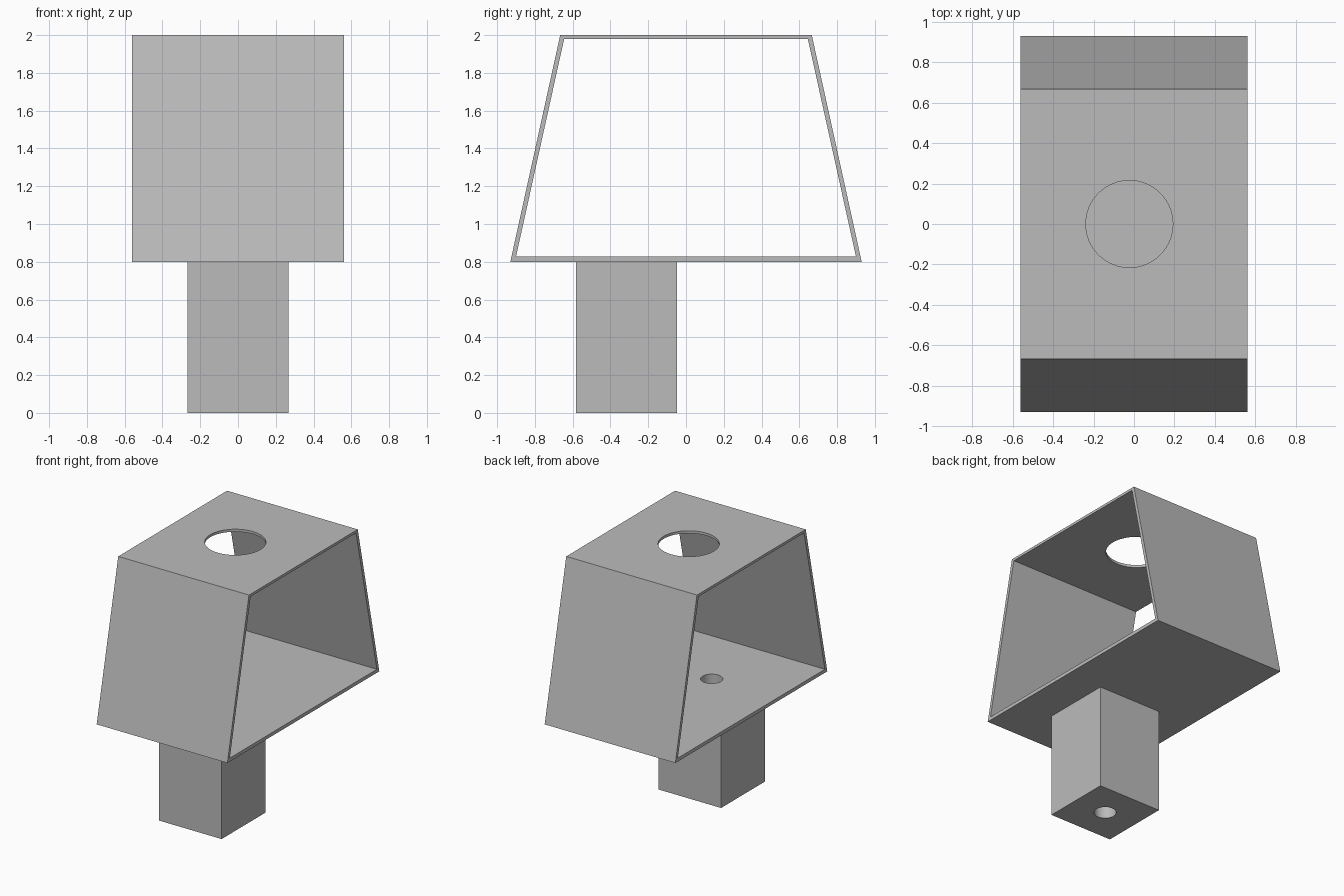
import bpy, bmesh, math

cube = bpy.data.objects.get("Cube")
if cube:
    bpy.data.objects.remove(cube, do_unlink=True)

grey = bpy.data.materials.new("plain_grey")
grey.use_nodes = True
colour = (0.5, 0.5, 0.5, 1)
grey.diffuse_color = colour
grey.node_tree.nodes["Principled BSDF"].inputs["Base Color"].default_value = colour

WIDTH, FLOOR, TOP = 1.12, 0.8, 2.0
POST, POST_Y = 0.535, -0.315


def add_object(name, bm):
    bmesh.ops.recalc_face_normals(bm, faces=bm.faces)
    mesh = bpy.data.meshes.new(name)
    bm.to_mesh(mesh)
    bm.free()
    mesh.materials.append(grey)
    obj = bpy.data.objects.new(name, mesh)
    bpy.context.collection.objects.link(obj)
    return obj


def drill(obj, x, y, radius):
    """Cut a vertical round hole through the whole object."""
    bpy.ops.mesh.primitive_cylinder_add(vertices=64, radius=radius, depth=1, location=(x, y, 0))
    cutter = bpy.context.object
    cutter.name = "hole_cutter"
    cutter.hide_render = True
    cutter.data.materials.append(grey)
    # The cutter spans the part being drilled, with a little to spare
    low, high = obj["drill_range"]
    cutter.location.z = (low + high) / 2
    cutter.scale.z = high - low
    mod = obj.modifiers.new("hole", "BOOLEAN")
    mod.operation, mod.solver, mod.object = "DIFFERENCE", "EXACT", cutter
    bpy.ops.object.select_all(action="DESELECT")
    bpy.context.view_layer.objects.active = obj
    obj.select_set(True)
    bpy.ops.object.modifier_apply(modifier=mod.name)
    bpy.data.objects.remove(cutter, do_unlink=True)


def trapezoid(bm, x, low, high, half_low, half_high):
    corners = [(-half_low, low), (half_low, low), (half_high, high), (-half_high, high)]
    return [bm.verts.new((x, y, z)) for y, z in corners]


# Tapered housing, open at both sides
bm = bmesh.new()
rings = []
for x in (-WIDTH / 2, WIDTH / 2):
    outer = trapezoid(bm, x, FLOOR, TOP, 0.93, 0.666)
    inner = trapezoid(bm, x, FLOOR + 0.027, TOP - 0.02, 0.9, 0.645)
    rings.append((outer, inner))
(outer_a, inner_a), (outer_b, inner_b) = rings
for a, b in ((outer_a, outer_b), (inner_a, inner_b), (outer_a, inner_a), (outer_b, inner_b)):
    for i in range(4):
        j = (i + 1) % 4
        bm.faces.new((a[i], a[j], b[j], b[i]))
housing = add_object("housing", bm)

# Square mounting post
bm = bmesh.new()
bmesh.ops.create_cube(bm, size=1)
bmesh.ops.scale(bm, vec=(POST, POST, FLOOR), verts=bm.verts)
bmesh.ops.translate(bm, vec=(0, POST_Y, FLOOR / 2), verts=bm.verts)
post = add_object("post", bm)

# Large roof opening, and a narrow bore through floor and post
housing["drill_range"] = (TOP - 0.2, TOP + 0.2)
drill(housing, -0.023, 0, 0.215)
housing["drill_range"] = (FLOOR - 0.2, FLOOR + 0.2)
drill(housing, 0, POST_Y, 0.078)
post["drill_range"] = (-0.2, FLOOR + 0.2)
drill(post, 0, POST_Y, 0.078)

for obj in (housing, post):
    bpy.ops.object.select_all(action="DESELECT")
    bpy.context.view_layer.objects.active = obj
    obj.select_set(True)
    bpy.ops.object.shade_smooth_by_angle(angle=math.radians(30))
